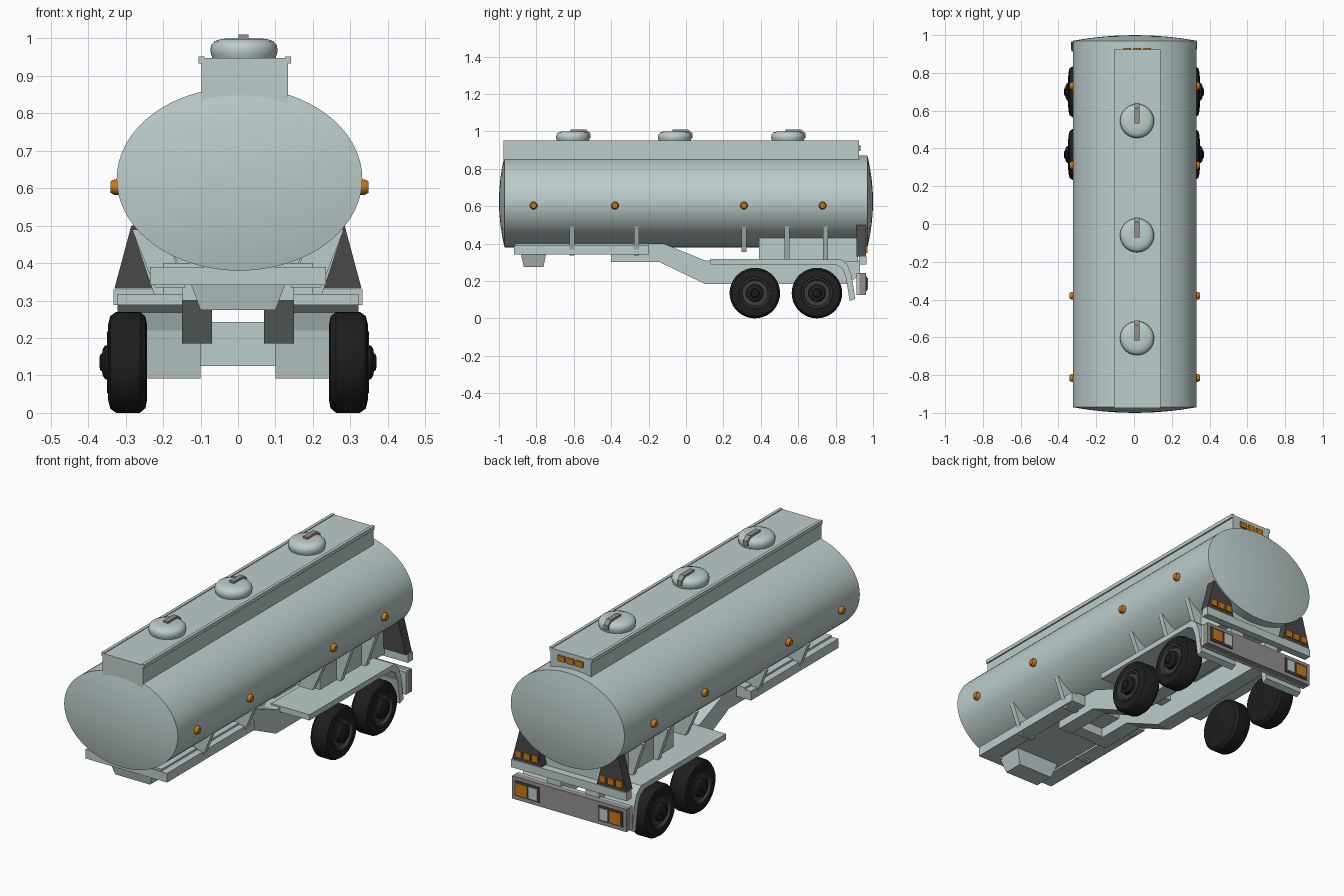
import bpy, bmesh, math

if "Cube" in bpy.data.objects:
    bpy.data.objects.remove(bpy.data.objects["Cube"])

def material(name, r, g, b):
    m = bpy.data.materials.new(name)
    m.diffuse_color = (r, g, b, 1)
    m.use_nodes = True
    m.node_tree.nodes["Principled BSDF"].inputs["Base Color"].default_value = m.diffuse_color
    return m

TEAL = material("pale_teal_paint", 0.50, 0.61, 0.60)
ORANGE = material("amber_lamp", 0.60, 0.19, 0.008)
DARK = material("dark_grey_panel", 0.065, 0.065, 0.065)
GREY = material("warm_grey_metal", 0.30, 0.28, 0.28)
BLACK = material("black_rubber", 0.013, 0.013, 0.013)
RIM = material("rim_grey", 0.045, 0.047, 0.047)

def finish(bm, name, mat, smooth=None):
    bmesh.ops.remove_doubles(bm, verts=bm.verts, dist=1e-5)
    bmesh.ops.recalc_face_normals(bm, faces=bm.faces)
    me = bpy.data.meshes.new(name)
    bm.to_mesh(me)
    bm.free()
    me.materials.append(mat)
    ob = bpy.data.objects.new(name, me)
    bpy.context.collection.objects.link(ob)
    if smooth:
        bpy.ops.object.select_all(action='DESELECT')
        ob.select_set(True)
        bpy.context.view_layer.objects.active = ob
        bpy.ops.object.shade_smooth_by_angle(angle=math.radians(smooth))
    return ob

def prism(name, pts, axis, a, b, mat, mirror=False):
    """Extrude a side profile (y,z) along x, or a front profile (x,z) along y."""
    bm = bmesh.new()
    for s in ((1, -1) if mirror else (1,)):
        def place(p, t):
            return (s * t, p[0], p[1]) if axis == 'x' else (s * p[0], t, p[1])
        lo = [bm.verts.new(place(p, a)) for p in pts]
        hi = [bm.verts.new(place(p, b)) for p in pts]
        bm.faces.new(lo)
        bm.faces.new(hi[::-1])
        n = len(pts)
        for i in range(n):
            j = (i + 1) % n
            bm.faces.new((lo[i], hi[i], hi[j], lo[j]))
    return finish(bm, name, mat)

def box(name, x0, x1, y0, y1, z0, z1, mat, mirror=False):
    return prism(name, [(y0, z0), (y1, z0), (y1, z1), (y0, z1)], 'x', x0, x1, mat, mirror)

def lathe(name, prof, axis, c, mat, segs=32, ru=1, rv=1, sign=1, smooth=35):
    """Revolve (radius, height) points about an axis through c."""
    bm = bmesh.new()
    rings = []
    for r, h in prof:
        ring = []
        for i in range(segs):
            t = 2 * math.pi * i / segs
            u, v, w = r * ru * math.cos(t), r * rv * math.sin(t), h * sign
            o = {'x': (w, u, v), 'y': (u, w, v), 'z': (u, v, w)}[axis]
            ring.append(bm.verts.new([c[k] + o[k] for k in range(3)]))
        rings.append(ring)
    for p, q in zip(rings, rings[1:]):
        for i in range(segs):
            j = (i + 1) % segs
            bm.faces.new((p[i], p[j], q[j], q[i]))
    return finish(bm, name, mat, smooth)

# Oval tank with shallow dished ends
steps = [0, 0.25, 0.5, 0.75, 0.92, 1]
cap = [(s, 0.97 + 0.03 * (1 - s * s)) for s in steps]
lathe("tank", [(s, -h) for s, h in cap] + cap[::-1], 'y', (0.004, 0, 0.625),
      TEAL, 72, 0.328, 0.245, smooth=30)

# Raised walkway with overhanging edges
box("walkway", -0.098, 0.133, -0.975, 0.925, 0.80, 0.948, TEAL)
for x0, x1 in ((-0.106, -0.09), (0.125, 0.141)):
    box("walkway_lip", x0, x1, -0.975, 0.925, 0.933, 0.952, TEAL)
for x in (-0.035, 0.017, 0.069):
    box("walkway_lamp", x - 0.02, x + 0.02, 0.922, 0.933, 0.895, 0.925, ORANGE)

# Hatches with strap handles
for y in (0.545, -0.06, -0.605):
    lathe("hatch", [(0.083, 0.945), (0.088, 0.958), (0.09, 0.97), (0.087, 0.983),
                    (0.078, 0.993), (0.06, 0.999), (0.03, 1.0), (0, 1.0)],
          'z', (0.016, y, 0), TEAL, 40, smooth=50)
    prism("hatch_handle", [(y - 0.012, 0.995), (y - 0.012, 1.01), (y + 0.07, 1.01),
                           (y + 0.095, 0.99), (y + 0.095, 0.965), (y + 0.08, 0.965),
                           (y + 0.06, 0.995)], 'x', 0.002, 0.028, GREY)

# Side marker lamps
for s in (1, -1):
    for y in (-0.815, -0.38, 0.31, 0.73):
        lathe("side_lamp", [(0.021, 0.31), (0.021, 0.334), (0.015, 0.345), (0, 0.345)],
              'x', (0.004, y, 0.603), ORANGE, 12, sign=s)

# Front coupling plate, side rails and kingpin block
box("coupling_plate", -0.2, 0.2, -0.915, -0.2, 0.352, 0.40, TEAL)
box("front_rail", 0.15, 0.235, -0.92, -0.2, 0.342, 0.39, TEAL, True)
box("front_crossbar", -0.235, 0.235, -0.92, -0.87, 0.342, 0.39, TEAL)
bm = bmesh.new()
bmesh.ops.create_cube(bm, size=1)
for v in bm.verts:
    top = v.co.z > 0
    v.co = (v.co.x * (0.26 if top else 0.2), -0.815 + v.co.y * (0.14 if top else 0.105),
            0.355 if top else 0.275)
finish(bm, "kingpin_block", TEAL)

# Gooseneck chassis beams and the box that carries the rear of the tank
prism("chassis_beam", [(-0.4, 0.30), (-0.14, 0.30), (0.1, 0.185), (0.86, 0.185),
                       (0.93, 0.23), (0.93, 0.31), (0.1, 0.31), (-0.12, 0.40), (-0.4, 0.40)],
      'x', 0.07, 0.15, TEAL, True)
box("chassis_cross_member", -0.15, 0.15, -0.40, -0.33, 0.305, 0.36, TEAL)
box("chassis_cross_member", -0.1, 0.1, 0.13, 0.2, 0.28, 0.31, TEAL)
box("tank_cradle", -0.2, 0.2, 0.39, 0.92, 0.30, 0.44, TEAL)

# Tank support gussets
for y, z0 in ((-0.61, 0.335), (-0.265, 0.335), (0.31, 0.355), (0.54, 0.31), (0.745, 0.31)):
    prism("tank_gusset", [(0.14, z0), (0.222, z0), (0.283, 0.49), (0.2, 0.49)],
          'y', y - 0.013, y + 0.013, TEAL, True)

# Fenders that turn down behind the rear wheels
prism("fender", [(0.13, 0.288), (0.80, 0.288), (0.835, 0.268), (0.855, 0.22), (0.875, 0.092),
                 (0.905, 0.105), (0.885, 0.23), (0.865, 0.285), (0.83, 0.315), (0.13, 0.318)],
      'x', 0.1, 0.322, TEAL, True)

# Wheels
for s in (1, -1):
    for y in (0.368, 0.70):
        c = (0, y, 0.135)
        lathe("tire", [(0, 0.243), (0.1, 0.243), (0.122, 0.247), (0.135, 0.262), (0.135, 0.325),
                       (0.124, 0.341), (0.1, 0.347), (0.085, 0.346), (0.08, 0.335)],
              'x', c, BLACK, 36, sign=s)
        lathe("wheel_rim", [(0.084, 0.335), (0.083, 0.349), (0.075, 0.35), (0.068, 0.338),
                            (0, 0.338)], 'x', c, RIM, 36, sign=s)
        lathe("wheel_hub", [(0.047, 0.335), (0.045, 0.355), (0.036, 0.361), (0.024, 0.363),
                            (0.02, 0.369), (0, 0.37)], 'x', c, BLACK, 20, sign=s)

# Tail lamp panels
prism("tail_panel", [(0.16, 0.332), (0.33, 0.332), (0.285, 0.5), (0.2, 0.5)],
      'y', 0.912, 0.962, DARK, True)
for x in (0.195, 0.243, 0.291):
    box("tail_lamp", x - 0.018, x + 0.018, 0.96, 0.97, 0.35, 0.384, ORANGE, True)

# Rear crossbar and bumper
box("rear_crossbar", -0.333, 0.333, 0.925, 0.965, 0.288, 0.33, TEAL)
box("bumper_back", -0.33, 0.33, 0.912, 0.928, 0.125, 0.243, TEAL)
box("bumper", -0.33, 0.33, 0.928, 0.963, 0.125, 0.243, GREY)
box("bumper_lamp_frame", 0.17, 0.312, 0.96, 0.967, 0.145, 0.225, DARK, True)
box("bumper_reverse_lamp", 0.18, 0.228, 0.965, 0.971, 0.155, 0.215, TEAL, True)
box("bumper_lamp", 0.238, 0.302, 0.965, 0.972, 0.155, 0.215, ORANGE, True)
